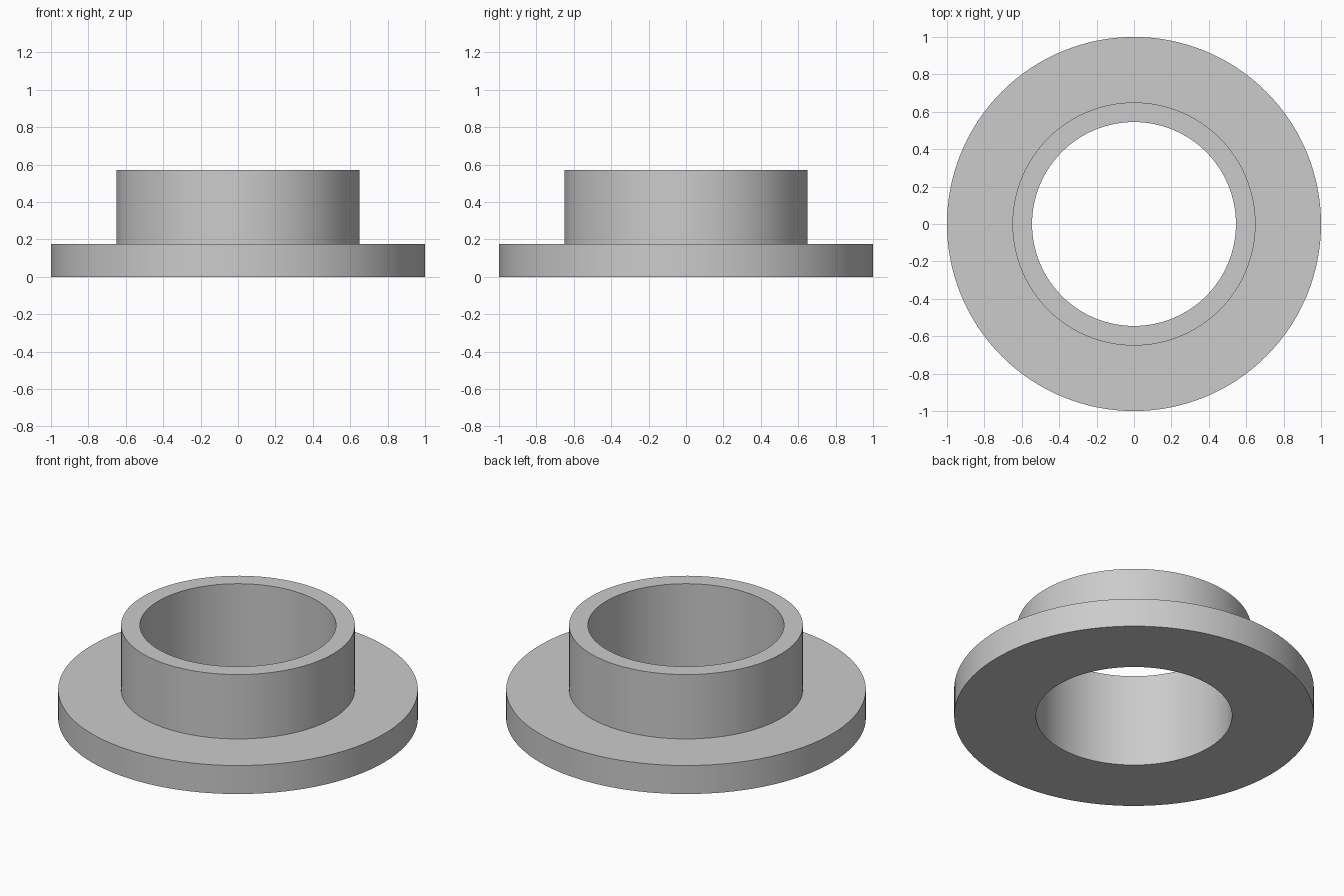
import bpy
import bmesh
from math import tau, radians
from mathutils import Matrix, Vector

cube = bpy.data.objects.get("Cube")
if cube:
    bpy.data.objects.remove(cube, do_unlink=True)

SEGMENTS = 128
BORE, SLEEVE, RIM = 0.545, 0.65, 1.0
FLANGE_TOP, SLEEVE_TOP = 0.175, 0.57

# Plain grey material
grey = bpy.data.materials.new("light grey")
grey.use_nodes = True
colour = (0.6, 0.6, 0.6, 1)
grey.diffuse_color = colour
grey.node_tree.nodes["Principled BSDF"].inputs["Base Color"].default_value = colour


def lathe(name, profile):
    """Revolve a closed (radius, height) profile around z."""
    bm = bmesh.new()
    verts = [bm.verts.new((r, 0, z)) for r, z in profile]
    edges = [bm.edges.new((v, verts[i - 1])) for i, v in enumerate(verts)]
    bmesh.ops.spin(bm, geom=verts + edges, cent=(0, 0, 0), axis=(0, 0, 1),
                   angle=tau, steps=SEGMENTS, use_merge=True)
    bmesh.ops.remove_doubles(bm, verts=bm.verts[:], dist=1e-5)
    bmesh.ops.recalc_face_normals(bm, faces=bm.faces[:])
    mesh = bpy.data.meshes.new(name)
    bm.to_mesh(mesh)
    bm.free()
    mesh.materials.append(grey)
    obj = bpy.data.objects.new(name, mesh)
    bpy.context.collection.objects.link(obj)
    bpy.ops.object.select_all(action='DESELECT')
    obj.select_set(True)
    bpy.context.view_layer.objects.active = obj
    bpy.ops.object.shade_smooth_by_angle(angle=radians(30))
    return obj


# Flange and sleeve as one solid section with a through bore
lathe("flanged_bushing", [
    (BORE, 0), (RIM, 0), (RIM, FLANGE_TOP),
    (SLEEVE, FLANGE_TOP), (SLEEVE, SLEEVE_TOP), (BORE, SLEEVE_TOP),
])
